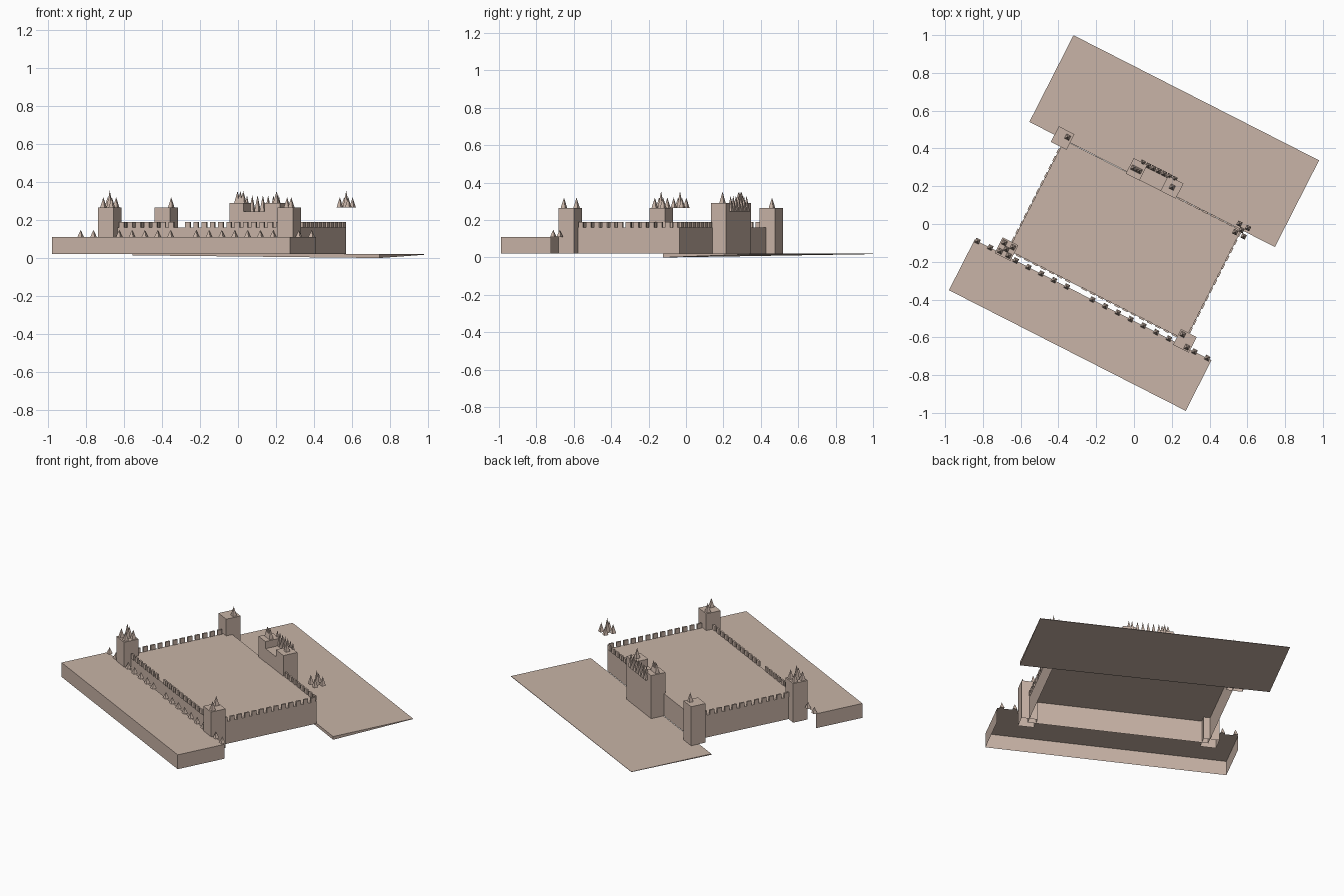
import bpy, math

if "Cube" in bpy.data.objects:
    bpy.data.objects.remove(bpy.data.objects["Cube"])

ANGLE = -math.radians(27)   # whole castle is turned on plan
stone = bpy.data.materials.new("pale_stone")
stone.diffuse_color = (0.58, 0.455, 0.385, 1)
stone.use_nodes = True
stone.node_tree.nodes["Principled BSDF"].inputs["Base Color"].default_value = stone.diffuse_color


class Part:
    """Collects faces of one object in the castle's own (u, v, z) axes."""

    def __init__(self, name):
        self.name, self.v, self.f = name, [], []

    def box(self, u0, u1, v0, v1, z0, z1, skip=("bottom",)):
        n = len(self.v)
        self.v += [(u, v, z) for z in (z0, z1)
                   for u, v in ((u0, v0), (u1, v0), (u1, v1), (u0, v1))]
        sides = {"bottom": (3, 2, 1, 0), "top": (4, 5, 6, 7), "front": (0, 1, 5, 4),
                 "right": (1, 2, 6, 5), "back": (2, 3, 7, 6), "left": (3, 0, 4, 7)}
        self.f += [[n + i for i in q] for k, q in sides.items() if k not in skip]

    def spike(self, u, v, z, h, r=0.013):
        n = len(self.v)
        self.v += [(u - r, v - r, z), (u + r, v - r, z), (u + r, v + r, z),
                   (u - r, v + r, z), (u, v, z + h)]
        self.f += [[n + i, n + (i + 1) % 4, n + 4] for i in range(4)]
        self.f.append([n + 3, n + 2, n + 1, n])

    def done(self):
        me = bpy.data.meshes.new(self.name)
        me.from_pydata(self.v, [], self.f)
        me.materials.append(stone)
        ob = bpy.data.objects.new(self.name, me)
        ob.rotation_euler.z = ANGLE
        bpy.context.collection.objects.link(ob)


U0, U1, V0, V1 = -0.532, 0.522, -0.427, 0.228   # wall lines
BASE, WALL, TOWER, GATE = 0.02, 0.16, 0.265, 0.29

# main walled block
p = Part("castle_block")
p.box(U0, U1, V0, V1, BASE, WALL)
p.done()

# low terrace in front, open at the back
p = Part("front_terrace")
p.box(-0.714, 0.693, -0.757, -0.457, BASE, 0.11, skip=("bottom", "back"))
p.done()

# thin ground slab behind, lowest at its near right corner
p = Part("rear_ground")
p.box(-0.739, 0.72, 0.23, 0.745, 0.0, 0.02, skip=())
for i, z in enumerate((0.014, 0.0, 0.017, 0.018)):
    p.v[i] = (p.v[i][0], p.v[i][1], z)
p.done()

# corner towers (the rear right one is absent)
H = 0.0465
for name, u, v in (("front_left_tower", -0.541, -0.425),
                   ("front_right_tower", 0.521, -0.429),
                   ("rear_left_tower", -0.543, 0.234)):
    p = Part(name)
    p.box(u - H, u + H, v - H, v + H, BASE, TOWER)
    p.done()

# gatehouse: two towers and the lower link between
p = Part("gatehouse")
p.box(-0.16, -0.079, 0.218, 0.31, BASE, GATE)
p.box(0.045, 0.136, 0.22, 0.31, BASE, GATE)
p.box(-0.079, 0.045, 0.22, 0.31, BASE, 0.245, skip=("bottom", "left", "right"))
p.done()

# battlements along the walls
p = Part("battlements")
STEP, LEN, T = 0.047, 0.029, 0.005


def run(a, b):
    n = int((b - a) / STEP)
    return [a + (b - a) * (i + 0.5) / n for i in range(n)]


for u in run(U0 + 0.04, U1 - 0.04):
    if abs(u + 0.12) > 0.03:
        p.box(u - LEN / 2, u + LEN / 2, V0 - T, V0 + T, WALL, 0.19)
for u in run(0.14, U1):
    p.box(u - LEN / 2, u + LEN / 2, V1 - T, V1 + T, WALL, 0.19)
for wall, end in ((U0, V1 - 0.04), (U1, V1)):
    for v in run(V0 + 0.04, end):
        p.box(wall - T, wall + T, v - LEN / 2, v + LEN / 2, WALL, 0.19)
p.done()

# spikes along the terrace edge
p = Part("terrace_spikes")
for i in range(19):
    if i != 8:
        p.spike(-0.697 + 0.0758 * i, -0.456, 0.11, 0.038)
p.done()

# spires on the towers, full sets at front left and rear right
p = Part("tower_spires")
D = 0.025
for u, v in ((-0.541, -0.425), (0.522, 0.23)):
    p.spike(u, v, TOWER, 0.09)
    for a in (-D, D):
        for b in (-D, D):
            p.spike(u + a, v + b, TOWER, 0.055)
for a in (-D, D):
    p.spike(0.521 + a, -0.429 - a, TOWER, 0.055)
p.spike(-0.522, 0.25, TOWER, 0.055)
p.done()

# spires on the gatehouse
p = Part("gatehouse_spires")
for u in (-0.137, -0.12, -0.103):
    p.spike(u, 0.263, GATE, 0.062)
p.spike(0.092, 0.266, GATE, 0.062)
for i in range(7):
    p.spike(-0.105 + 0.0313 * i, 0.31, 0.245, 0.085)
p.done()
